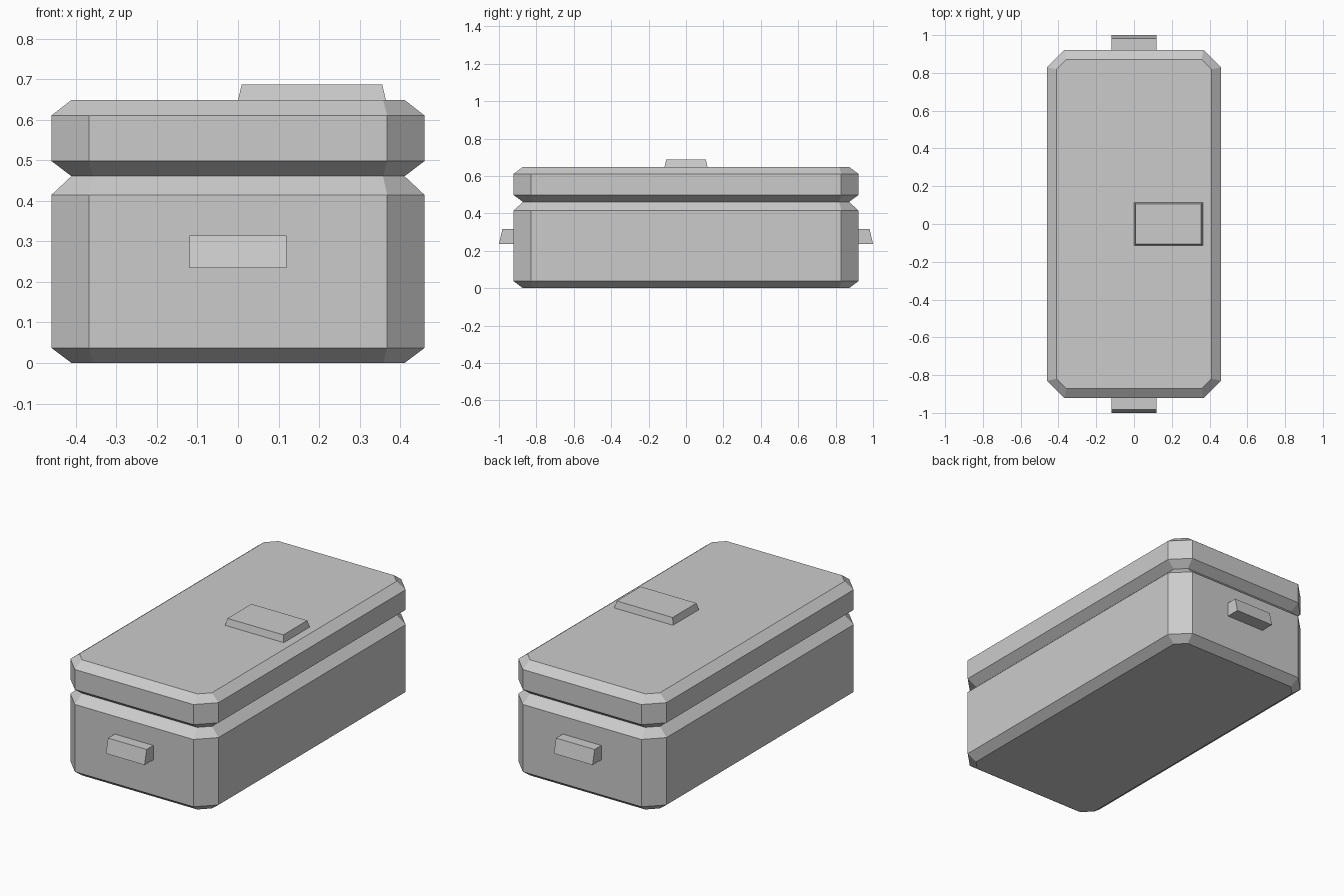
import bpy

cube = bpy.data.objects.get("Cube")
if cube:
    bpy.data.objects.remove(cube, do_unlink=True)

grey = bpy.data.materials.new("plain grey")
grey.use_nodes = True
colour = (0.6, 0.6, 0.6, 1)
grey.diffuse_color = colour
grey.node_tree.nodes["Principled BSDF"].inputs["Base Color"].default_value = colour


def loft(name, rings):
    """Skin a stack of equal rings and cap both ends."""
    n = len(rings[0])
    verts = [p for ring in rings for p in ring]
    faces = [tuple(reversed(range(n))), tuple(range(len(verts) - n, len(verts)))]
    for k in range(len(rings) - 1):
        for i in range(n):
            j = (i + 1) % n
            faces.append((k * n + i, k * n + j, (k + 1) * n + j, (k + 1) * n + i))
    mesh = bpy.data.meshes.new(name)
    mesh.from_pydata(verts, [], faces)
    mesh.materials.append(grey)
    obj = bpy.data.objects.new(name, mesh)
    bpy.context.collection.objects.link(obj)
    return obj


def octagon(x, y, cut, z):
    """Rectangle with cut corners, counter-clockwise."""
    return [(x, cut - y, z), (x, y - cut, z), (x - cut, y, z), (cut - x, y, z),
            (-x, y - cut, z), (-x, cut - y, z), (cut - x, -y, z), (x - cut, -y, z)]


def rectangle(x0, x1, y0, y1, z):
    return [(x0, y0, z), (x1, y0, z), (x1, y1, z), (x0, y1, z)]


def wide(z):
    return octagon(0.46, 0.922, 0.092, z)


def narrow(z):
    return octagon(0.411, 0.872, 0.053, z)


# Case body and lid, meeting at the narrow seam
loft("case_body", [narrow(0), wide(0.037), wide(0.415), narrow(0.461)])
loft("case_lid", [narrow(0.461), wide(0.498), wide(0.611), narrow(0.649)])

# Raised plate on the lid
loft("lid_plate", [rectangle(0, 0.365, -0.115, 0.115, 0.648),
                   rectangle(0.009, 0.356, -0.106, 0.106, 0.687)])

# Grips on both ends, sloping inward towards the top
loft("front_grip", [rectangle(-0.12, 0.12, -1, -0.92, 0.235),
                    rectangle(-0.12, 0.12, -0.982, -0.92, 0.315)])
loft("back_grip", [rectangle(-0.12, 0.12, 0.92, 1, 0.235),
                   rectangle(-0.12, 0.12, 0.92, 0.982, 0.315)])
